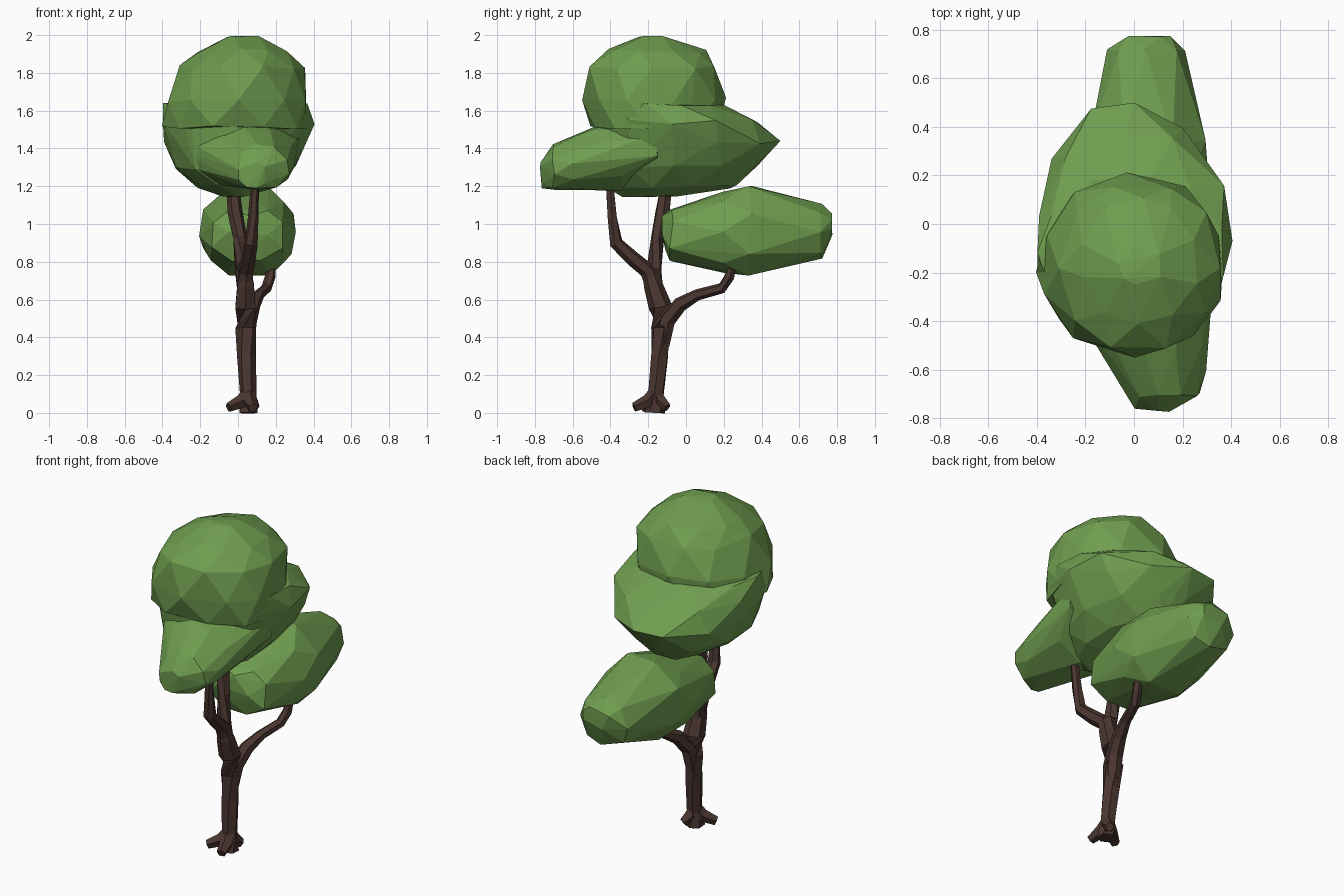
import bpy, bmesh, math, random
from mathutils import Vector

if "Cube" in bpy.data.objects:
    bpy.data.objects.remove(bpy.data.objects["Cube"])

random.seed(4)


def material(name, rgb):
    m = bpy.data.materials.new(name)
    m.diffuse_color = (*rgb, 1)
    m.use_nodes = True
    m.node_tree.nodes["Principled BSDF"].inputs["Base Color"].default_value = m.diffuse_color
    return m


LEAF = material("leaf_green", (0.16, 0.34, 0.08))
BARK = material("bark_brown", (0.07, 0.037, 0.03))


def finish(name, bm, mat):
    bmesh.ops.recalc_face_normals(bm, faces=bm.faces)
    mesh = bpy.data.meshes.new(name)
    bm.to_mesh(mesh)
    bm.free()
    mesh.materials.append(mat)
    ob = bpy.data.objects.new(name, mesh)
    bpy.context.collection.objects.link(ob)
    return ob


def boxy(c, power):
    return math.copysign(abs(c) ** power, c)


def clump(name, axis, rings, sides=9, power=1.0):
    """Faceted leaf mass: hull of irregular rings (pos, cx, c2, rx, r2) along z or y."""
    bm = bmesh.new()
    for i, (t, cx, c2, rx, r2) in enumerate(rings):
        for k in range(sides):
            a = 2 * math.pi * (k + 0.5 * (i % 2) + random.uniform(-.12, .12)) / sides
            j = random.uniform(0.98, 1.05)
            u = cx + rx * j * boxy(math.cos(a), power)
            v = c2 + r2 * j * boxy(math.sin(a), power)
            s = t + random.uniform(-.012, .012)
            bm.verts.new((u, v, s) if axis == 'z' else (u, s, v))
    bmesh.ops.convex_hull(bm, input=bm.verts[:])
    loose = [v for v in bm.verts if not v.link_faces]
    bmesh.ops.delete(bm, geom=loose, context='VERTS')
    return finish(name, bm, LEAF)


def limb(name, path, sides=6):
    """Tapered faceted tube through (x, y, z, radius) points."""
    bm = bmesh.new()
    pts = [Vector(p[:3]) for p in path]
    rings = []
    for i, p in enumerate(pts):
        d = pts[min(i + 1, len(pts) - 1)] - pts[max(i - 1, 0)]
        q = d.to_track_quat('Z', 'X')
        r = path[i][3]
        rings.append([bm.verts.new(p + q @ Vector((r * math.cos(2 * math.pi * k / sides),
                                                   r * math.sin(2 * math.pi * k / sides), 0)))
                      for k in range(sides)])
    for a, b in zip(rings, rings[1:]):
        for k in range(sides):
            n = (k + 1) % sides
            bm.faces.new((a[k], a[n], b[n], b[k]))
    bm.faces.new(rings[0][::-1])
    bm.faces.new(rings[-1])
    return finish(name, bm, BARK)


# Upper crown: dome, wide skirt and drooping front lobe fused together
crown = clump("crown", 'z', [
    (1.51, -.01, -.17, .38, .34), (1.66, .00, -.17, .37, .375), (1.83, .025, -.17, .32, .34),
    (1.915, .02, -.15, .24, .26), (1.985, .03, -.17, .09, .08)], 10, .93)
skirt = clump("crown_skirt", 'z', [
    (1.155, .00, -.20, .08, .14), (1.20, -.01, -.08, .20, .34), (1.30, -.02, -.04, .32, .42),
    (1.43, -.03, .01, .36, .485), (1.54, .00, -.06, .405, .43), (1.63, .00, -.14, .38, .35)], 11)
lobe = clump("crown_lobe", 'y', [
    (-.765, .08, 1.26, .08, .07), (-.70, .13, 1.30, .14, .12), (-.60, .12, 1.31, .17, .12),
    (-.50, .08, 1.35, .21, .16), (-.34, .03, 1.37, .28, .19), (-.16, .00, 1.42, .36, .15)])
for part in (skirt, lobe):
    mod = crown.modifiers.new("fuse", 'BOOLEAN')
    mod.operation = 'UNION'
    mod.solver = 'EXACT'
    mod.object = part
bpy.context.view_layer.update()
dg = bpy.context.evaluated_depsgraph_get()
fused = bpy.data.meshes.new_from_object(crown.evaluated_get(dg))
crown.modifiers.clear()
crown.data = fused
for part in (skirt, lobe):
    bpy.data.objects.remove(part)

# Lower leaf mass on the rear branch
clump("lower_bush", 'y', [
    (-.12, .05, .95, .10, .09), (-.08, .05, .94, .20, .14), (.20, .055, .95, .25, .21),
    (.34, .06, .965, .25, .245), (.71, .05, .96, .16, .14), (.765, .06, 1.0, .09, .06)], 8, .87)

# Trunk and its branches, each starting inside the wood below it
limb("trunk", [(.055, -.165, .0, .055), (.055, -.16, .09, .044), (.045, -.14, .30, .05),
               (.04, -.13, .45, .056), (.04, -.135, .56, .062), (.04, -.175, .68, .05),
               (.04, -.20, .77, .03)])
limb("front_branch", [(.04, -.15, .60, .04), (.04, -.20, .75, .044), (.055, -.28, .815, .04),
                      (.07, -.37, .90, .036), (.08, -.39, 1.03, .028), (.09, -.405, 1.22, .022)])
limb("middle_branch", [(.04, -.155, .60, .04), (.025, -.17, .76, .042), (.01, -.15, .93, .036),
                       (-.015, -.125, 1.06, .04), (-.03, -.10, 1.22, .034)])
limb("rear_branch", [(.045, -.125, .36, .04), (.055, -.10, .49, .046), (.08, -.03, .575, .04),
                     (.11, .06, .625, .03), (.15, .19, .66, .028), (.17, .23, .72, .028),
                     (.175, .245, .78, .024)])

# Three flared roots
for i, (x, y) in enumerate([(-.05, -.22), (.08, -.275), (.09, -.10)]):
    limb(f"root_{i + 1}", [(.055, -.16, .12, .03), ((x + .11) / 3, (y - .32) / 3, .06, .04),
                           (x, y, .028, .026)], 5)
